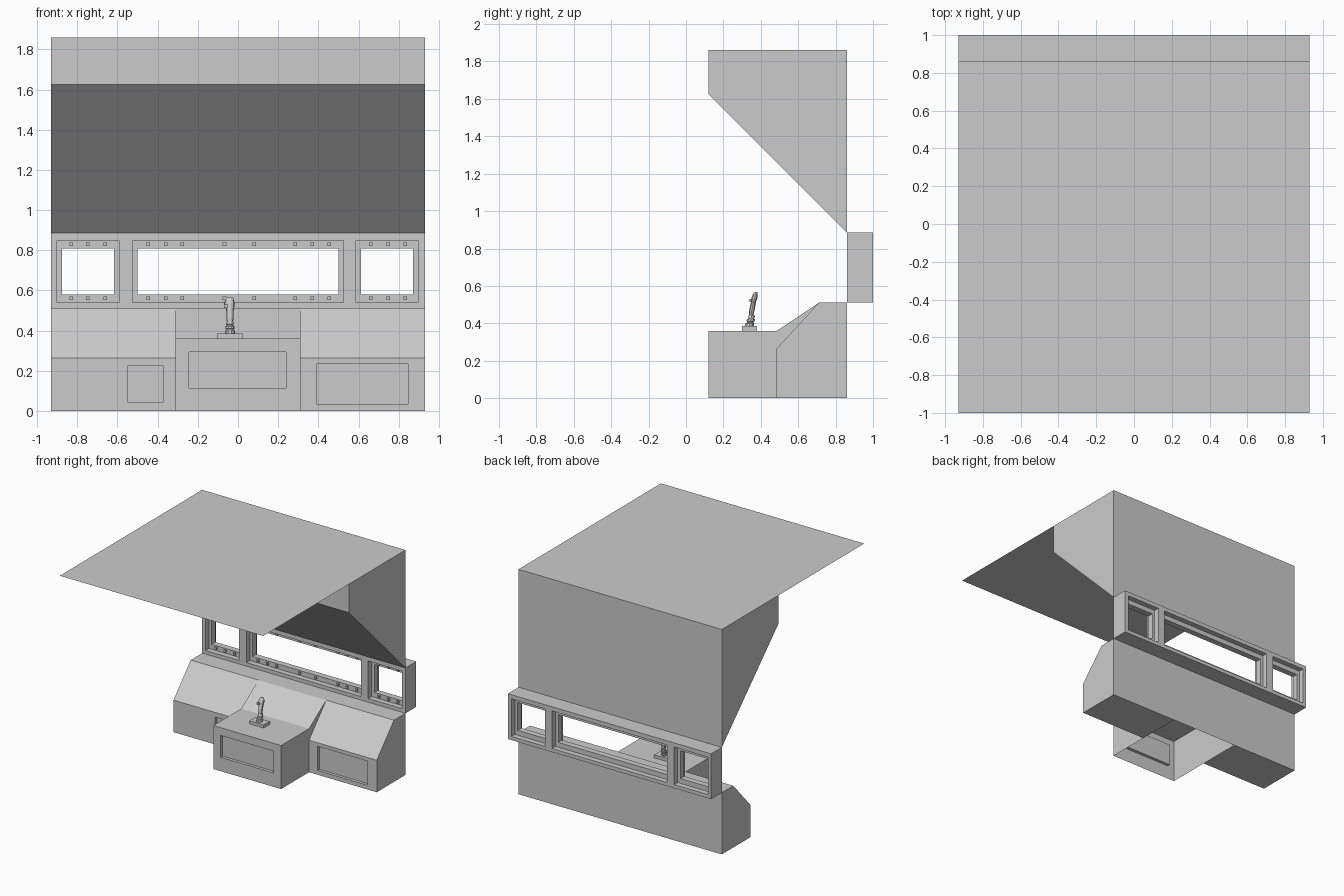
import bpy, bmesh, math
from mathutils import Vector, Matrix

if "Cube" in bpy.data.objects:
    bpy.data.objects.remove(bpy.data.objects["Cube"])


def finish(bm, name):
    bmesh.ops.remove_doubles(bm, verts=bm.verts, dist=1e-5)
    bmesh.ops.recalc_face_normals(bm, faces=bm.faces)
    me = bpy.data.meshes.new(name)
    bm.to_mesh(me)
    bm.free()
    ob = bpy.data.objects.new(name, me)
    bpy.context.collection.objects.link(ob)
    return ob


def strip(bm, pts, x0, x1):
    """Sweep an open (y, z) profile along x."""
    for a, b in zip(pts, pts[1:]):
        bm.faces.new([bm.verts.new(p) for p in
                      ((x0, *a), (x1, *a), (x1, *b), (x0, *b))])


def cap(bm, pts, x):
    bm.faces.new([bm.verts.new((x, *p)) for p in pts])


def bridge(bm, rings, close=False):
    loops = [[bm.verts.new(p) for p in r] for r in rings]
    n = len(loops[0])
    for a, b in zip(loops, loops[1:]):
        for i in range(n):
            j = (i + 1) % n
            bm.faces.new((a[i], a[j], b[j], b[i]))
    if close:
        bm.faces.new(loops[-1])


def rect(x0, x1, z0, z1, y):
    return [(x0, y, z0), (x1, y, z0), (x1, y, z1), (x0, y, z1)]


def recessed_front(bm, outer, inner, y, depth=0.025):
    bridge(bm, [rect(*outer, y), rect(*inner, y), rect(*inner, y + depth)], True)


def box(bm, lo, hi):
    lo, hi = Vector(lo), Vector(hi)
    m = Matrix.Translation((lo + hi) / 2) @ Matrix.Diagonal((*(hi - lo), 1))
    bmesh.ops.create_cube(bm, size=1, matrix=m)


W, C = 0.93, 0.31

# overhead roof sheet
bm = bmesh.new()
strip(bm, [(-1, 1.86), (0.86, 1.86)], -W, W)
finish(bm, "roof_sheet")

# upper housing with sloping underside
bm = bmesh.new()
upper = [(0.12, 1.86), (0.12, 1.625), (0.86, 0.885), (0.86, 1.86)]
strip(bm, upper, -W, W)
for x in (-W, W):
    cap(bm, upper, x)
finish(bm, "upper_housing")

# side consoles with recessed front panels
wing = [(0.485, 0.265), (0.71, 0.51), (0.86, 0.51), (0.86, 0), (0.485, 0)]
for name, x0, x1, end, hole in (
        ("left_console", -W, -C, -W, (-0.55, -0.37, 0.045, 0.225)),
        ("right_console", C, W, W, (0.39, 0.845, 0.035, 0.235))):
    bm = bmesh.new()
    strip(bm, wing, x0, x1)
    cap(bm, wing, end)
    recessed_front(bm, (x0, x1, 0, 0.265), hole, 0.485)
    finish(bm, name)

# centre console, open underneath
bm = bmesh.new()
mid = [(0.12, 0.36), (0.485, 0.36), (0.71, 0.51), (0.86, 0.51), (0.86, 0)]
strip(bm, mid, -C, C)
for x in (-C, C):
    cap(bm, mid + [(0.12, 0)], x)
recessed_front(bm, (-C, C, 0, 0.36), (-0.245, 0.24, 0.115, 0.295), 0.12)
finish(bm, "centre_console")

# window band: three stepped openings in one wall
bm = bmesh.new()
Z0, Z1 = 0.51, 0.885
for x0, x1, a, b in ((-W, -0.557, -0.9, -0.592), (-0.557, 0.557, -0.525, 0.525),
                     (0.557, W, 0.588, 0.897)):
    outer = (x0, x1, Z0, Z1)
    opening = (a, b, 0.54, 0.85)
    pane = (a + 0.025, b - 0.025, 0.58, 0.81)
    bridge(bm, [rect(*r, y) for r, y in (
        (outer, 0.86), (opening, 0.86), (opening, 0.905), (pane, 0.905),
        (pane, 0.955), (opening, 0.955), (opening, 1), (outer, 1))])
    for z in (Z0, Z1):
        strip(bm, [(0.86, z), (1, z)], x0, x1)
for x in (-W, W):
    cap(bm, [(0.86, Z0), (1, Z0), (1, Z1), (0.86, Z1)], x)
finish(bm, "window_band")

# window frame studs
bm = bmesh.new()
for x in (-0.83, -0.747, -0.66, -0.447, -0.36, -0.277, -0.067, 0.08,
          0.285, 0.37, 0.455, 0.66, 0.747, 0.833):
    for z in (0.562, 0.83):
        box(bm, (x - 0.009, 0.89, z - 0.009), (x + 0.009, 0.906, z + 0.009))
finish(bm, "window_studs")

# control stick base
bm = bmesh.new()
box(bm, (-0.105, 0.3, 0.36), (0.025, 0.38, 0.385))
finish(bm, "stick_base")


def stack(name, rings, sides=10):
    """Loft of ellipses given as (cx, cy, z, rx, ry)."""
    bm = bmesh.new()
    bridge(bm, [[(cx + rx * math.cos(t), cy + ry * math.sin(t), z)
                 for t in (math.tau * i / sides for i in range(sides))]
                for cx, cy, z, rx, ry in rings], True)
    return finish(bm, name)


# ribbed boot and leaning grip
stack("stick_boot", [(-0.04, 0.338 + 0.25 * (z - 0.385), z, r, r) for z, r in (
    (0.385, 0.025), (0.4, 0.025), (0.402, 0.018), (0.408, 0.018), (0.41, 0.023),
    (0.422, 0.023), (0.424, 0.016), (0.43, 0.016), (0.432, 0.02), (0.442, 0.017))])
stack("stick_grip", [
    (-0.04, 0.347, 0.435, 0.014, 0.012), (-0.04, 0.35, 0.46, 0.018, 0.015),
    (-0.04, 0.357, 0.495, 0.018, 0.015), (-0.04, 0.361, 0.515, 0.021, 0.014),
    (-0.043, 0.366, 0.535, 0.026, 0.017), (-0.042, 0.37, 0.553, 0.022, 0.014),
    (-0.04, 0.374, 0.568, 0.011, 0.008)])
bm = bmesh.new()
box(bm, (-0.07, 0.34, 0.513), (-0.05, 0.362, 0.53))
finish(bm, "stick_button")
